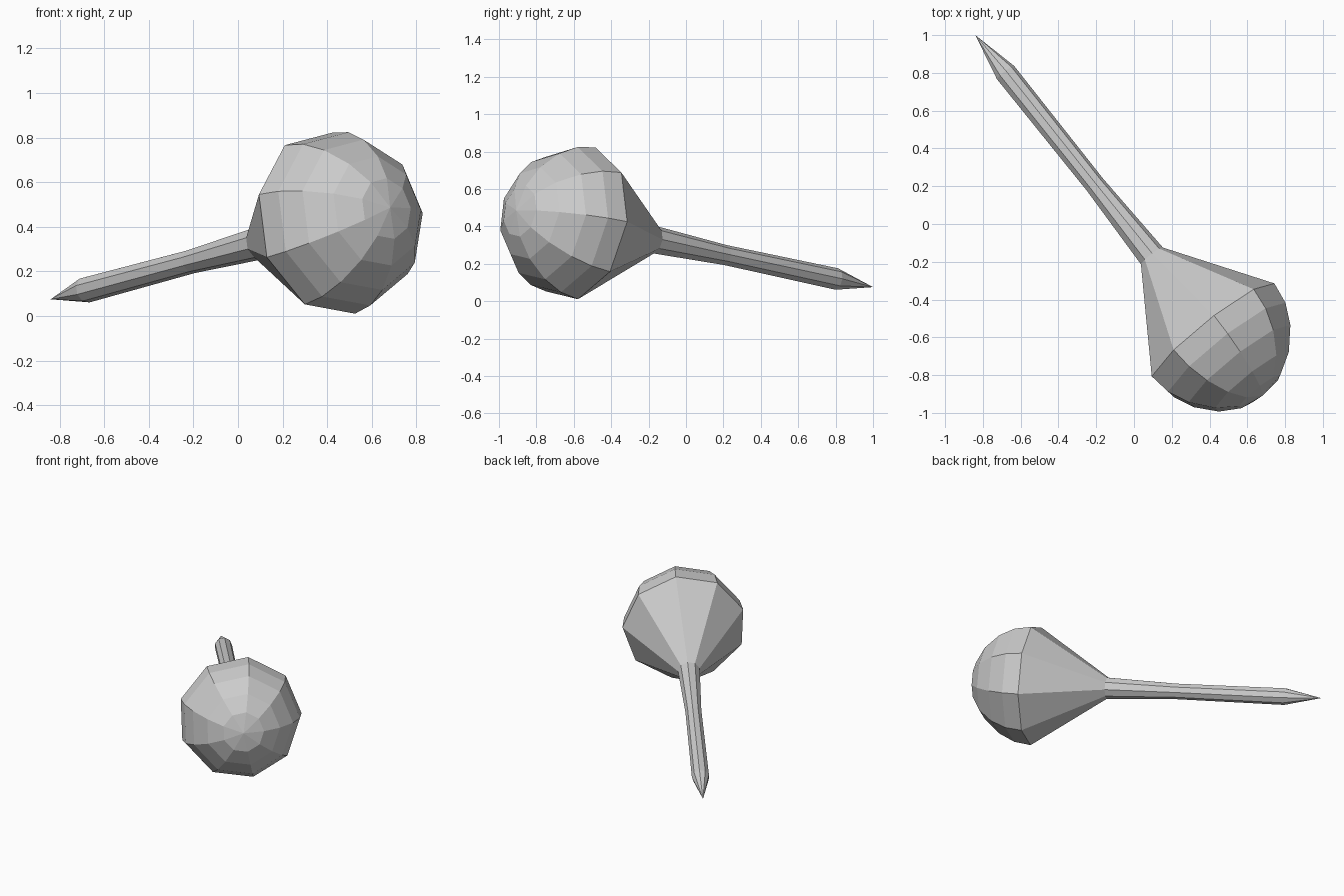
import bpy, bmesh, math
from mathutils import Vector, Matrix

if "Cube" in bpy.data.objects:
    bpy.data.objects.remove(bpy.data.objects["Cube"])

SIDES = 9
PHASE = math.radians(1.5)

# Axis runs from the pointed tip to the crown of the round head
TIP = Vector((-0.84, 1.0, 0.075))
axis = Vector((0.615, -0.771, 0.166)).normalized()
side = Vector((0, 0, 1)).cross(axis).normalized()
up = axis.cross(side)


def lathe(name, profile):
    """Revolve (distance along axis, radius) pairs; radius 0 makes a pole."""
    bm = bmesh.new()
    rings = []
    for t, r in profile:
        c = TIP + axis * t
        if r == 0:
            rings.append([bm.verts.new(c)] * SIDES)
            continue
        ring = []
        for i in range(SIDES):
            a = PHASE + math.tau * i / SIDES
            ring.append(bm.verts.new(c + r * (side * math.cos(a) + up * math.sin(a))))
        rings.append(ring)
    for a, b in zip(rings, rings[1:]):
        for i in range(SIDES):
            j = (i + 1) % SIDES
            quad = list(dict.fromkeys((a[i], a[j], b[j], b[i])))
            bm.faces.new(quad)
    bmesh.ops.recalc_face_normals(bm, faces=bm.faces)
    mesh = bpy.data.meshes.new(name)
    bm.to_mesh(mesh)
    bm.free()
    obj = bpy.data.objects.new(name, mesh)
    bpy.context.collection.objects.link(obj)
    # make sure the faces point away from the axis
    p = mesh.polygons[0]
    rel = p.center - TIP
    if p.normal.dot(rel - axis * rel.dot(axis)) < 0:
        mesh.flip_normals()
    return obj


# Thin pointed handle
lathe("handle", [(0, 0), (0.26, 0.059), (1.03, 0.055), (1.52, 0.075)])

# Flared cone with a domed round head
lathe("head", [(1.52, 0.075), (2.045, 0.418), (2.163, 0.40), (2.273, 0.347),
               (2.38, 0.252), (2.448, 0.14), (2.475, 0)])
